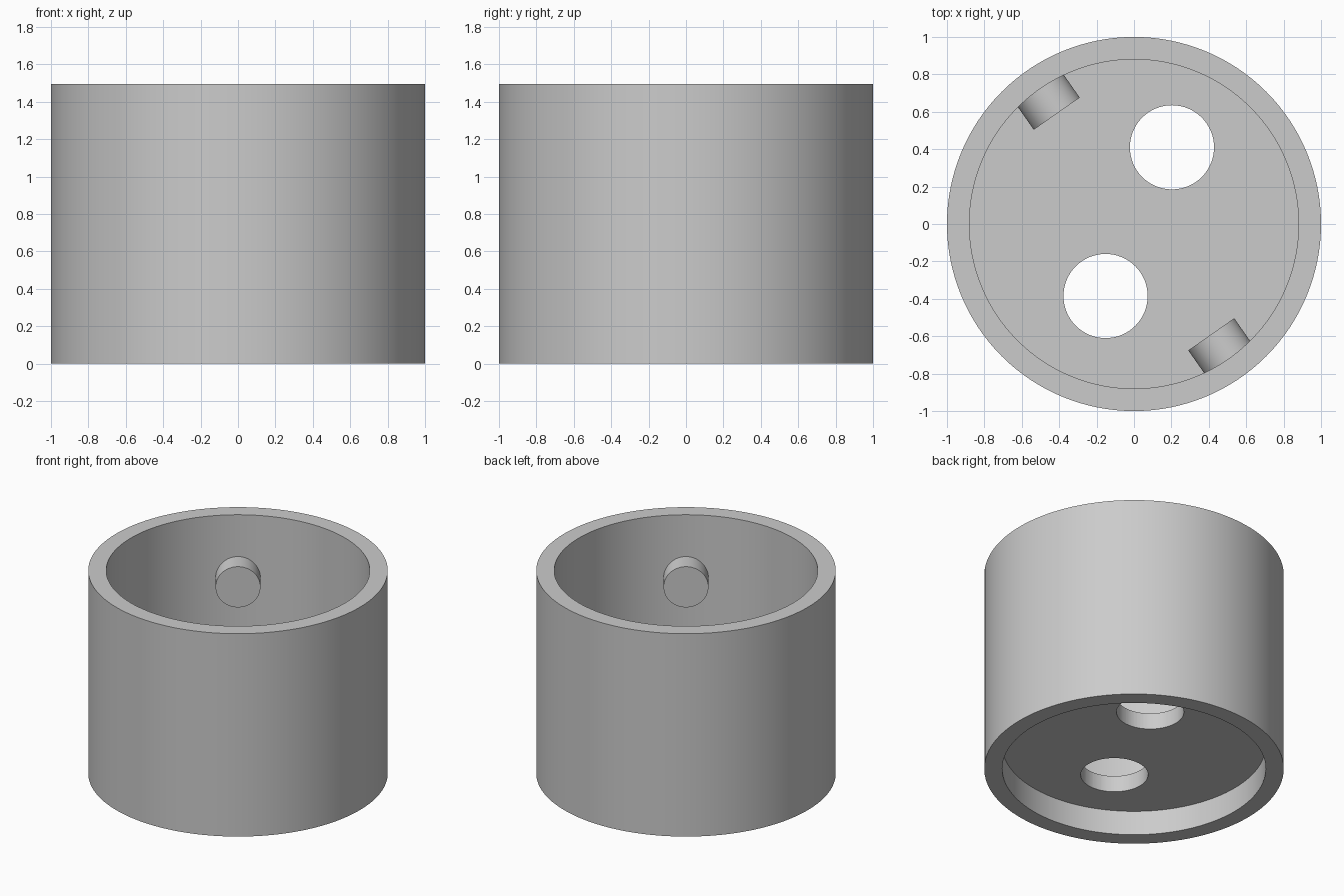
import bpy
import bmesh
from math import cos, sin, pi, radians
from mathutils import Matrix, Vector

old = bpy.data.objects.get("Cube")
if old:
    bpy.data.objects.remove(old, do_unlink=True)

HEIGHT, OUTER, INNER = 1.495, 1.0, 0.88
FLOOR_LOW, FLOOR_HIGH = 0.18, 0.30
SEGMENTS = 128

grey = bpy.data.materials.new("light_grey")
grey.use_nodes = True
grey.diffuse_color = (0.6, 0.6, 0.6, 1)
grey.node_tree.nodes["Principled BSDF"].inputs["Base Color"].default_value = (0.6, 0.6, 0.6, 1)


def add_object(name, bm):
    bmesh.ops.recalc_face_normals(bm, faces=bm.faces[:])
    mesh = bpy.data.meshes.new(name)
    bm.to_mesh(mesh)
    bm.free()
    mesh.materials.append(grey)
    obj = bpy.data.objects.new(name, mesh)
    bpy.context.collection.objects.link(obj)
    return obj


def activate(obj):
    bpy.ops.object.select_all(action='DESELECT')
    obj.select_set(True)
    bpy.context.view_layer.objects.active = obj


def smooth(obj):
    activate(obj)
    bpy.ops.object.shade_smooth_by_angle(angle=radians(30))


def cylinder(name, radius, depth, matrix, segments=64):
    bm = bmesh.new()
    bmesh.ops.create_cone(bm, cap_ends=True, segments=segments, radius1=radius,
                          radius2=radius, depth=depth, matrix=matrix)
    return add_object(name, bm)


# Cup body: lathed wall with a raised floor
profile = [(0, FLOOR_LOW), (INNER, FLOOR_LOW), (INNER, 0), (OUTER, 0),
           (OUTER, HEIGHT), (INNER, HEIGHT), (INNER, FLOOR_HIGH), (0, FLOOR_HIGH)]
bm = bmesh.new()
verts = [bm.verts.new((r, 0, z)) for r, z in profile]
edges = [bm.edges.new(pair) for pair in zip(verts, verts[1:])]
bmesh.ops.spin(bm, geom=verts + edges, cent=(0, 0, 0), axis=(0, 0, 1),
               angle=2 * pi, steps=SEGMENTS)
bmesh.ops.remove_doubles(bm, verts=bm.verts[:], dist=1e-4)
body = add_object("cup_body", bm)

# Two round holes through the floor
for x, y in [(0.203, 0.41), (-0.152, -0.385)]:
    cutter = cylinder("hole_cutter", 0.225, 0.4, Matrix.Translation((x, y, 0.24)))
    cutter.hide_render = True
    cut = body.modifiers.new("floor_hole", 'BOOLEAN')
    cut.operation = 'DIFFERENCE'
    cut.solver = 'EXACT'
    cut.object = cutter
    activate(body)
    bpy.ops.object.modifier_apply(modifier=cut.name)
    bpy.data.objects.remove(cutter, do_unlink=True)
smooth(body)

# Two opposite pegs on the inner wall, pointing at the centre
PEG_TIP, PEG_ROOT = 0.72, 0.94
for name, angle in [("back_peg", radians(125)), ("front_peg", radians(305))]:
    out = Vector((cos(angle), sin(angle), 0))
    place = Matrix.Translation(out * (PEG_TIP + PEG_ROOT) / 2 + Vector((0, 0, 1.037)))
    turn = out.to_track_quat('Z', 'Y').to_matrix().to_4x4()
    smooth(cylinder(name, 0.15, PEG_ROOT - PEG_TIP, place @ turn))
